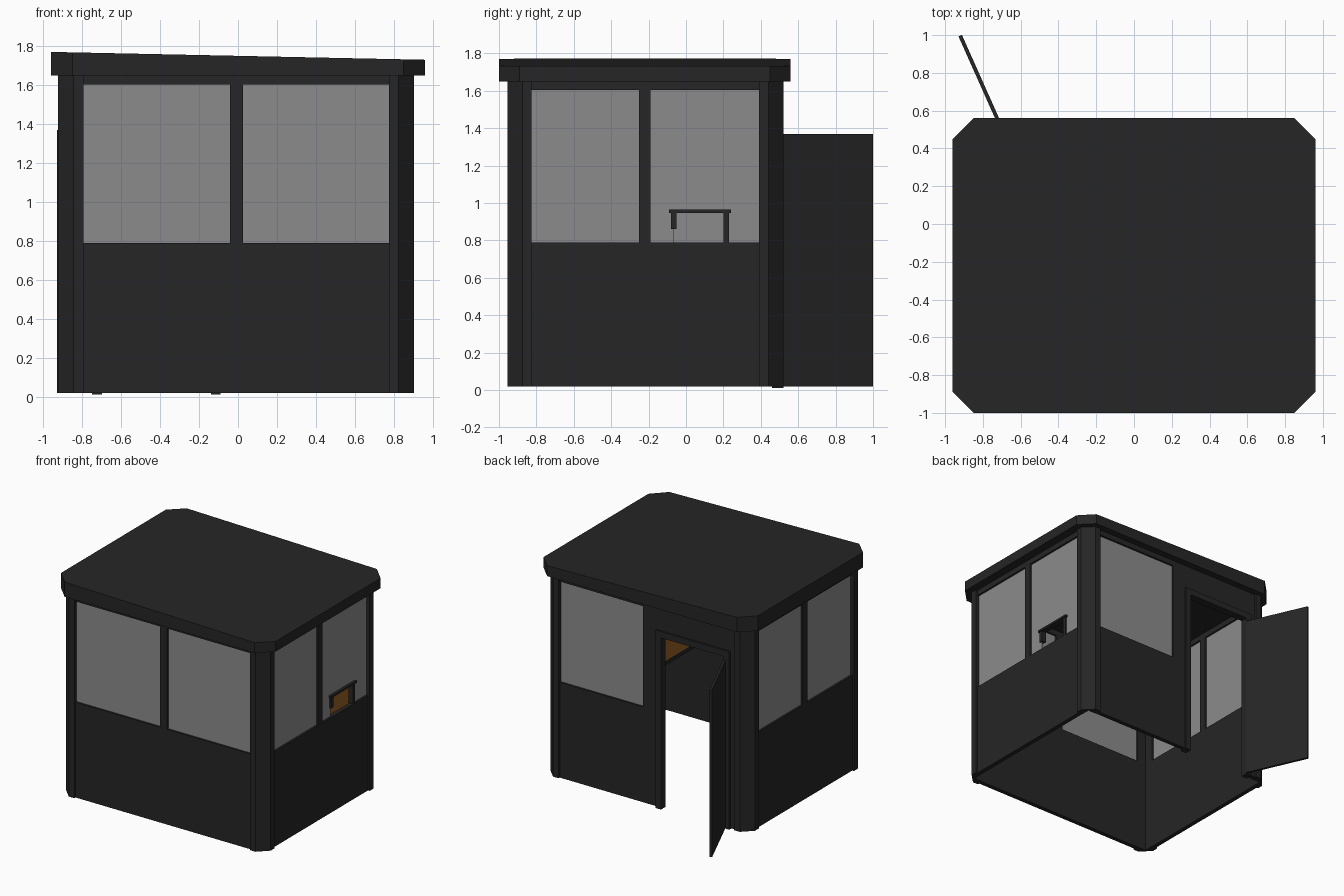
import bpy, bmesh, math
from mathutils import Matrix, Vector

if "Cube" in bpy.data.objects:
    bpy.data.objects.remove(bpy.data.objects["Cube"])


def material(name, rgb):
    m = bpy.data.materials.new(name)
    m.diffuse_color = (*rgb, 1)
    m.use_nodes = True
    m.node_tree.nodes["Principled BSDF"].inputs["Base Color"].default_value = m.diffuse_color
    return m


CHARCOAL = material("charcoal paint", (0.019, 0.019, 0.019))
GLASS = material("grey glass", (0.26, 0.26, 0.26))
WOOD = material("brown wood", (0.09, 0.034, 0.005))


def finish(name, bm, mat):
    bmesh.ops.recalc_face_normals(bm, faces=bm.faces[:])
    me = bpy.data.meshes.new(name)
    bm.to_mesh(me)
    bm.free()
    me.materials.append(mat)
    ob = bpy.data.objects.new(name, me)
    bpy.context.collection.objects.link(ob)
    return ob


def boxes(name, mat, *ranges):
    """One object made of boxes given as (x0, x1, y0, y1, z0, z1)."""
    bm = bmesh.new()
    for x0, x1, y0, y1, z0, z1 in ranges:
        mid = Vector((x0 + x1, y0 + y1, z0 + z1)) / 2
        size = (x1 - x0, y1 - y0, z1 - z0, 1)
        bmesh.ops.create_cube(bm, size=1, matrix=Matrix.Translation(mid) @ Matrix.Diagonal(size))
    return finish(name, bm, mat)


def prism(name, mat, outline, z0, top):
    """Upright prism; top is a function of x giving the upper height."""
    bm = bmesh.new()
    low = [bm.verts.new((x, y, z0)) for x, y in outline]
    high = [bm.verts.new((x, y, top(x))) for x, y in outline]
    bm.faces.new(low)
    bm.faces.new(high)
    n = len(outline)
    for i in range(n):
        j = (i + 1) % n
        bm.faces.new((low[i], low[j], high[j], high[i]))
    return finish(name, bm, mat)


# Main dimensions
X0, X1, Y0, Y1 = -0.925, 0.905, -0.955, 0.52
BASE, SILL, HEAD, EAVE = 0.02, 0.79, 1.605, 1.65
POST, CUT, INSET, THICK = 0.13, 0.08, 0.015, 0.035
WX0, WX1, WY0, WY1 = X0 + POST, X1 - POST, Y0 + POST, Y1 - POST

# Sloping roof with clipped corners
RX, RY0, RY1, C = 0.96, -1.0, 0.56, 0.11
prism("roof", CHARCOAL,
      [(-RX + C, RY0), (RX - C, RY0), (RX, RY0 + C), (RX, RY1 - C),
       (RX - C, RY1), (-RX + C, RY1), (-RX, RY1 - C), (-RX, RY0 + C)],
      EAVE, lambda x: 1.752 - 0.021 * x)

# Corner posts: chamfered angle sections
section = [(0, CUT), (CUT, 0), (POST, 0), (POST, 0.052), (0.052, 0.052), (0.052, POST), (0, POST)]
for px, sx, side in ((X0, 1, "left"), (X1, -1, "right")):
    for py, sy, end in ((Y0, 1, "front"), (Y1, -1, "back")):
        prism(f"corner_post_{end}_{side}", CHARCOAL,
              [(px + sx * u, py + sy * v) for u, v in section], BASE, lambda x: EAVE)

# Front wall
fy0, fy1 = Y0 + INSET, Y0 + INSET + THICK
boxes("front_wall", CHARCOAL,
      (WX0, WX1, fy0, fy1, BASE, SILL),
      (WX0, WX1, fy0, fy1, HEAD, EAVE),
      (-0.04, 0.025, fy0, fy1, SILL, HEAD))
for name, a, b in (("left", WX0, -0.04), ("right", 0.025, WX1)):
    boxes(f"front_glass_{name}", GLASS, (a, b, fy0 + 0.015, fy0 + 0.021, SILL, HEAD))

# Side walls
M0, M1 = -0.25, -0.19                      # side mullion
H0, H1, HZ = -0.065, 0.215, 0.95           # serving hatch opening
for side, a, s in (("left", X0, 1), ("right", X1, -1)):
    x0, x1 = sorted((a + s * INSET, a + s * (INSET + THICK)))
    g0, g1 = sorted((a + s * (INSET + 0.015), a + s * (INSET + 0.021)))
    boxes(f"{side}_wall", CHARCOAL,
          (x0, x1, WY0, WY1, BASE, SILL),
          (x0, x1, WY0, WY1, HEAD, EAVE),
          (x0, x1, M0, M1, SILL, HEAD))
    boxes(f"{side}_glass_front", GLASS, (g0, g1, WY0, M0, SILL, HEAD))
    if side == "left":
        boxes("left_glass_back", GLASS, (g0, g1, M1, WY1, SILL, HEAD))
    else:
        boxes("right_glass_back", GLASS,
              (g0, g1, M1, H0, SILL, HEAD),
              (g0, g1, H1, WY1, SILL, HEAD),
              (g0, g1, H0, H1, HZ, HEAD))
        boxes("hatch_frame", CHARCOAL,
              (g0 - 0.025, g1 + 0.02, H0 - 0.025, H1 + 0.025, HZ - 0.002, HZ + 0.015),
              (g0 - 0.02, g1 + 0.012, H0 - 0.015, H0 + 0.015, 0.86, HZ),
              (g0 - 0.02, g1 + 0.012, H1 - 0.015, H1 + 0.015, SILL, HZ))

# Back wall with one window and a doorway
by0, by1 = Y1 - INSET - THICK, Y1 - INSET
D0, D1, DH = -0.75, -0.09, 1.45            # outer edges of the door frame
boxes("back_wall", CHARCOAL,
      (D1, WX1, by0, by1, BASE, SILL),
      (D1, 0.03, by0, by1, SILL, HEAD),
      (D0, D1, by0, by1, DH, HEAD),
      (WX0, D0, by0, by1, BASE, HEAD),
      (WX0, WX1, by0, by1, HEAD, EAVE))
boxes("back_glass", GLASS, (0.03, WX1, by1 - 0.021, by1 - 0.015, SILL, HEAD))
boxes("door_frame", CHARCOAL,
      (D0, D0 + 0.05, by0 - 0.01, Y1, 0.012, DH),
      (D1 - 0.05, D1, by0 - 0.01, Y1, 0.012, DH),
      (D0 + 0.05, D1 - 0.05, by0 - 0.01, Y1, DH - 0.05, DH))

# Open door leaf, hinged at the left jamb
hinge, tip = Vector((-0.705, 0.515)), Vector((-0.92, 0.997))
swing = tip - hinge
door = boxes("door", CHARCOAL, (0, swing.length, -0.01, 0.01, BASE, 1.37))
door.location = (hinge.x, hinge.y, 0)
door.rotation_euler.z = math.atan2(swing.y, swing.x)

# Desk along the right wall
boxes("desk", WOOD, (0.36, X1 - INSET - THICK, Y0 + 0.055, Y1 - 0.055, 0.765, 0.785))
boxes("desk_edge", CHARCOAL, (0.352, 0.36, Y0 + 0.055, Y1 - 0.055, 0.755, 0.785))
